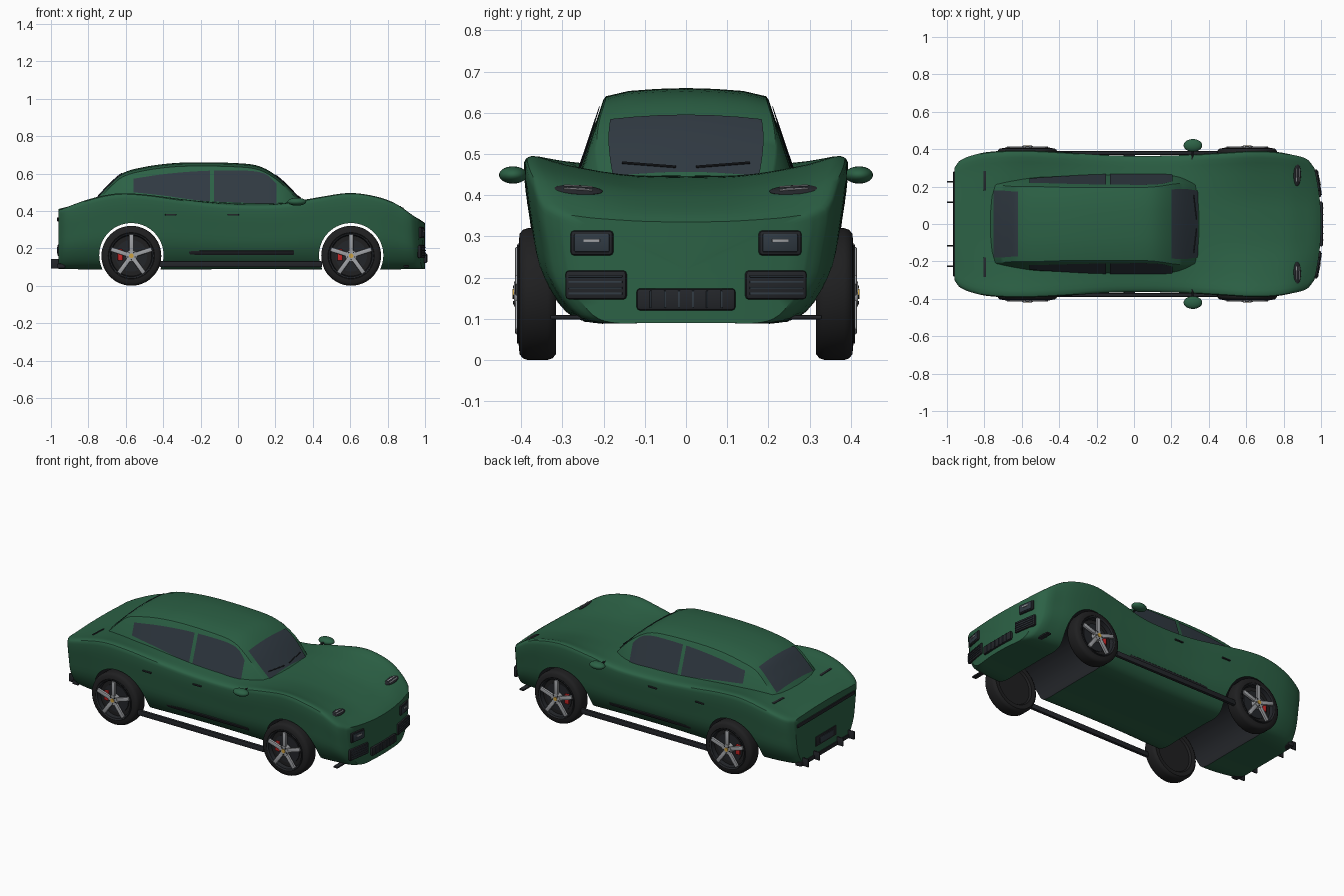
import bpy, bmesh, math
from mathutils import Vector, Matrix, Euler
from mathutils.bvhtree import BVHTree

if "Cube" in bpy.data.objects:
    bpy.data.objects.remove(bpy.data.objects["Cube"])


def material(name, r, g, b):
    m = bpy.data.materials.new(name)
    m.diffuse_color = (r, g, b, 1)
    m.use_nodes = True
    m.node_tree.nodes["Principled BSDF"].inputs["Base Color"].default_value = m.diffuse_color
    return m


GREEN = material("green_paint", 0.025, 0.12, 0.06)
DARK = material("dark_trim", 0.017, 0.019, 0.023)
GLASS = material("tinted_glass", 0.03, 0.042, 0.055)
TYRE = material("rubber", 0.014, 0.014, 0.015)
SILVER = material("silver", 0.35, 0.36, 0.38)
RED = material("red_caliper", 0.6, 0.02, 0.02)
GOLD = material("gold_cap", 0.6, 0.35, 0.05)


def smooth(x, pts):
    """Cubic interpolation through (x, value) pairs."""
    n = len(pts)
    i = max(j for j in range(n - 1) if pts[j][0] <= x or j == 0)
    slope = lambda k: ((pts[min(k + 1, n - 1)][1] - pts[max(k - 1, 0)][1]) /
                       (pts[min(k + 1, n - 1)][0] - pts[max(k - 1, 0)][0]))
    (x0, a), (x1, b) = pts[i], pts[i + 1]
    h = x1 - x0
    t = (x - x0) / h
    return (a * (2*t**3 - 3*t*t + 1) + b * (3*t*t - 2*t**3)
            + h * (slope(i) * (t**3 - 2*t*t + t) + slope(i + 1) * (t**3 - t*t)))


def finish(name, bm, mat, angle=35):
    bmesh.ops.recalc_face_normals(bm, faces=bm.faces)
    me = bpy.data.meshes.new(name)
    bm.to_mesh(me)
    bm.free()
    ob = bpy.data.objects.new(name, me)
    bpy.context.collection.objects.link(ob)
    me.materials.append(mat)
    shade(ob, angle)
    return ob


def shade(ob, angle=35):
    bpy.ops.object.select_all(action='DESELECT')
    ob.select_set(True)
    bpy.context.view_layer.objects.active = ob
    bpy.ops.object.shade_smooth_by_angle(angle=math.radians(angle))


def loft(name, rings, mat, closed=True, caps=True):
    bm = bmesh.new()
    rows = [[bm.verts.new(p) for p in r] for r in rings]
    n = len(rows[0])
    for a, b in zip(rows, rows[1:]):
        for i in range(n if closed else n - 1):
            j = (i + 1) % n
            bm.faces.new((a[i], a[j], b[j], b[i]))
    if caps:
        bm.faces.new(rows[0])
        bm.faces.new(rows[-1])
    return finish(name, bm, mat)


def box(name, loc, size, mat, rot=None, bevel=0.004):
    bm = bmesh.new()
    bmesh.ops.create_cube(bm, size=1, matrix=Matrix.Diagonal((*size, 1)))
    if bevel:
        bmesh.ops.bevel(bm, geom=bm.edges[:], offset=min(bevel, min(size) * .4), segments=2,
                        affect='EDGES', profile=0.5)
    ob = finish(name, bm, mat)
    ob.matrix_world = Matrix.Translation(loc) @ (rot.to_matrix().to_4x4() if rot else Matrix())
    return ob


def rod(name, a, b, r, mat, seg=10):
    a, b = Vector(a), Vector(b)
    bm = bmesh.new()
    bmesh.ops.create_cone(bm, cap_ends=True, segments=seg, radius1=r, radius2=r, depth=(b - a).length)
    ob = finish(name, bm, mat)
    ob.matrix_world = Matrix.Translation((a + b) / 2) @ (b - a).to_track_quat('Z', 'Y').to_matrix().to_4x4()
    return ob


def ball(name, loc, size, mat, rot=None):
    bm = bmesh.new()
    bmesh.ops.create_uvsphere(bm, u_segments=24, v_segments=14, radius=1, matrix=Matrix.Diagonal((*size, 1)))
    ob = finish(name, bm, mat)
    ob.matrix_world = Matrix.Translation(loc) @ (rot.to_matrix().to_4x4() if rot else Matrix())
    return ob


# Lower body: lofted sections along the length
WIDTH = [(-.96, .30), (-.935, .335), (-.88, .362), (-.78, .385), (-.6, .393), (-.4, .385), (-.1, .366),
         (.2, .366), (.45, .38), (.65, .39), (.8, .386), (.9, .37), (.975, .345), (1, .30)]
FENDER = [(-.96, .40), (-.8, .46), (-.65, .492), (-.5, .487), (-.3, .46), (-.1, .437), (.1, .43), (.25, .437),
          (.4, .467), (.6, .495), (.76, .48), (.89, .44), (.97, .38), (1, .35)]
CENTRE = [(-.96, .41), (-.8, .45), (-.7, .465), (.35, .447), (.6, .44), (.82, .412), (.92, .378), (.97, .355), (1, .335)]
SEC_Y = [0, .3, .58, .76, .91, .965, 1, .965, .74, .35, 0]
SEC_Z = [0, 0, 0, .08, .33, .62, .9, 1]


def ring(x, n=34):
    w, zf, zc, zb = smooth(x, WIDTH), smooth(x, FENDER), smooth(x, CENTRE), .09
    zs = [zb + t * (zf - zb) for t in SEC_Z] + [zf + (zc - zf) * k for k in (.4, .9, 1)]
    yp, zp = list(enumerate(SEC_Y)), list(enumerate(zs))
    half = [(w * smooth(10 * i / n, yp), smooth(10 * i / n, zp)) for i in range(n + 1)]
    half[0], half[-1] = (0, zb), (0, zc)
    return [(x, y, z) for y, z in half] + [(x, -y, z) for y, z in half[-2:0:-1]]


def shrink(r, k):
    return [(x, y * k, .22 + (z - .22) * k) for x, y, z in r]


def bend(p):
    x, y, z = p
    g = min(1, max(0, (x - .5) / .4))
    return (x - .4 * y * y * g, y, z)


xs = [-.96, -.955, -.945, -.935, -.92] + [-.9 + .03 * i for i in range(62)] + [.95, .97, .98, .99, .996, 1]
rings = [ring(x) for x in xs]
caps = (.02, .3, .6, .85)
rings = [shrink(rings[0], k) for k in caps] + rings + [shrink(rings[-1], k) for k in caps[::-1]]
body = loft("body", [[bend(p) for p in r] for r in rings], GREEN)
body.data.materials.append(DARK)

# Wheel arches cut right through
AXLES = (-.57, .605)
for ax in AXLES:
    cut = rod("arch_cutter", (ax, -.6, .163), (ax, .6, .163), .172, GREEN, 64)
    cut.data.materials.append(DARK)
    for p in cut.data.polygons:
        p.material_index = 1
    cut.hide_render = True
    mod = body.modifiers.new("arch", 'BOOLEAN')
    mod.operation, mod.object, mod.solver = 'DIFFERENCE', cut, 'EXACT'
    bpy.context.view_layer.objects.active = body
    bpy.ops.object.modifier_apply(modifier=mod.name)
    bpy.data.objects.remove(cut)
shade(body, 40)
bm = bmesh.new()
bm.from_mesh(body.data)
tree = BVHTree.FromBMesh(bm)
bm.free()


def snap(origin, direction):
    loc, nor, _, _ = tree.ray_cast(Vector(origin), Vector(direction))
    return loc, nor


# Cabin
ROOF = [(-.77, .455), (-.7, .53), (-.62, .60), (-.5, .635), (-.35, .655), (-.2, .66), (0, .655), (.1, .643),
        (.17, .612), (.25, .55), (.355, .44)]
TAPER = [(-.77, .8), (-.65, .92), (-.5, 1), (.15, 1), (.25, .95), (.355, .76)]


def side_y(x, z):
    return smooth(x, TAPER) * (.275 - (z - .40) / 3)


def cabin_ring(x):
    zt = smooth(x, ROOF)
    yc = side_y(x, zt - .022)
    half = [(side_y(x, .37), .37), (side_y(x, .40), .40), (yc + .002, zt - .028), (yc - .004, zt - .02),
            (yc * .7, zt - .007), (yc * .35, zt - .002), (0, zt)]
    return [(x, y, z) for y, z in half] + [(x, -y, z) for y, z in half[-2::-1]]


loft("cabin", [cabin_ring(-.77 + 1.125 * i / 60) for i in range(61)], GREEN)

# Glass panels laid on the cabin
for nm, a, b in (("windscreen", .2, .343), ("rear_window", -.75, -.62)):
    rows = []
    for i in range(13):
        x = a + (b - a) * i / 12
        yc = side_y(x, smooth(x, ROOF)) * .88
        rows.append([(x, yc * t, smooth(x, ROOF) + .004 - .011 * t * t) for t in (-1, -.7, -.35, 0, .35, .7, 1)])
    loft(nm, rows, GLASS, False, False)
WIN_TOP = [(-.56, .572), (-.4, .596), (-.2, .613), (0, .616), (.1, .61), (.16, .59), (.205, .545)]
WIN_LOW = [(-.56, .50), (-.4, .482), (-.2, .455), (0, .445), (.205, .436)]
for s in (-1, 1):
    for nm, a, b in (("rear_side_window", -.56, -.15), ("front_side_window", -.127, .205)):
        rows = []
        for i in range(17):
            x = a + (b - a) * i / 16
            lo, hi = smooth(x, WIN_LOW), min(smooth(x, WIN_TOP), smooth(x, ROOF) - .028)
            rows.append([(x, s * (side_y(x, z) + .005), z) for z in (lo, (lo + hi) / 2, hi)])
        loft(nm, rows, GLASS, False, False)
    rod("wiper", (.335, s * .025, .469), (.32, s * .155, .479), .003, DARK)

# Wheels
TYRE_PROFILE = [(.002, .018), (.112, .018), (.116, .04), (.124, .046), (.146, .044), (.156, .036), (.16, .024),
                (.16, -.024), (.156, -.036), (.146, -.044), (.12, -.042), (.112, -.03), (.002, -.03)]
for ax in AXLES:
    for s in (-1, 1):
        def spun(r, d, k):
            t = 2 * math.pi * k / 48
            return (ax + r * math.cos(t), s * (.36 + d), .16 + r * math.sin(t))
        loft("tyre", [[spun(r, d, k) for k in range(48)] for r, d in TYRE_PROFILE], TYRE)
        loft("rim", [[spun(r, d, k) for k in range(48)] for r, d in
                     ((.108, .02), (.112, .046), (.12, .05), (.122, .04))], DARK, True, False)
        rod("brake_disc", (ax, s * .376, .16), (ax, s * .384, .16), .085, DARK, 32)
        box("brake_caliper", (ax - .06, s * .386, .165), (.028, .02, .06), RED)
        for k in range(5):
            t = math.pi / 2 + k * 2 * math.pi / 5
            box("spoke", (ax + .064 * math.cos(t), s * .407, .16 + .064 * math.sin(t)), (.1, .016, .024),
                SILVER, Euler((0, -t, 0)))
            t += math.pi / 5
            rod("wheel_nut", (ax + .021 * math.cos(t), s * .4, .16 + .021 * math.sin(t)),
                (ax + .021 * math.cos(t), s * .42, .16 + .021 * math.sin(t)), .004, DARK, 6)
        rod("hub", (ax, s * .385, .16), (ax, s * .417, .16), .03, SILVER, 24)
        rod("hub_cap", (ax, s * .41, .16), (ax, s * .421, .16), .012, GOLD, 20)


# Front panels snapped to the nose
def nose_panel(nm, y, z, w, h, slats, upright=False):
    loc, nor = snap((2, y, z), (-1, 0, 0))
    rot = Euler((0, 0, math.atan2(nor.y, nor.x)))
    box(nm, loc, (.02, w, h), DARK, rot, .008)
    for k in range(slats):
        t = (k + 1) / (slats + 1) - .5
        off = Vector((.01, t * w if upright else 0, 0 if upright else t * h))
        off.rotate(rot)
        box(nm + "_slat", loc + off, (.008, .005, h * .8) if upright else (.008, w * .88, .005), GLASS, rot, .001)
    return loc, rot


nose_panel("centre_grille", 0, .147, .24, .053, 6, True)
for s in (-1, 1):
    loc, rot = nose_panel("headlight", s * .228, .284, .105, .06, 0)
    box("headlight_glass", loc + Vector((.006, 0, 0)), (.014, .088, .045), GLASS, rot)
    box("headlight_strip", loc + Vector((.012, 0, .006)), (.01, .04, .008), SILVER, rot, .001)
    nose_panel("air_intake", s * .218, .182, .15, .07, 4)
    # Upper lamps, deck vents, handles and sills
    loc, nor = snap((.873, s * .262, 2), (0, 0, -1))
    up = Vector((0, 0, 1)).rotation_difference(nor)
    ball("upper_lamp", loc, (.022, .06, .007), DARK, up)
    for k in (-1, 1):
        off = Vector((k * .008, 0, .006))
        off.rotate(up)
        box("upper_lamp_strip", loc + off, (.005, .07, .004), SILVER, up, .001)
    loc, nor = snap((-.797, s * .232, 2), (0, 0, -1))
    box("deck_vent", loc, (.014, .105, .006), DARK, Vector((0, 0, 1)).rotation_difference(nor), .002)
    for x in (-.36, -.025):
        loc, nor = snap((x, s * 2, .38), (0, -s, 0))
        box("door_handle", loc, (.06, .016, .009), DARK)
    loc, nor = snap((0, s * 2, .178), (0, -s, 0))
    box("side_trim", loc, (.6, .012, .026), DARK, Euler((math.atan2(nor.z, abs(nor.y)) * s, 0, 0)))
    box("side_sill", (.015, s * .38, .115), (.87, .02, .032), DARK)
    # Door mirrors
    rod("mirror_stalk", (.305, s * .27, .44), (.315, s * .40, .447), .006, DARK)
    ball("door_mirror", (.315, s * .42, .449), (.05, .034, .021), GREEN)
    for y in (.115, .225):
        box("diffuser_fin", (-.965, s * y, .117), (.07, .008, .05), DARK, None, .001)

# Splitter and rear end
box("front_splitter", (.9, 0, .104), (.03, .66, .011), DARK)
box("diffuser", (-.945, 0, .105), (.04, .5, .025), DARK)
box("tail_light_strip", (-.957, 0, .355), (.02, .56, .022), DARK)
box("rear_panel", (-.959, 0, .19), (.012, .2, .06), DARK)
box("rear_plate", (-.966, 0, .19), (.006, .13, .035), GLASS)
